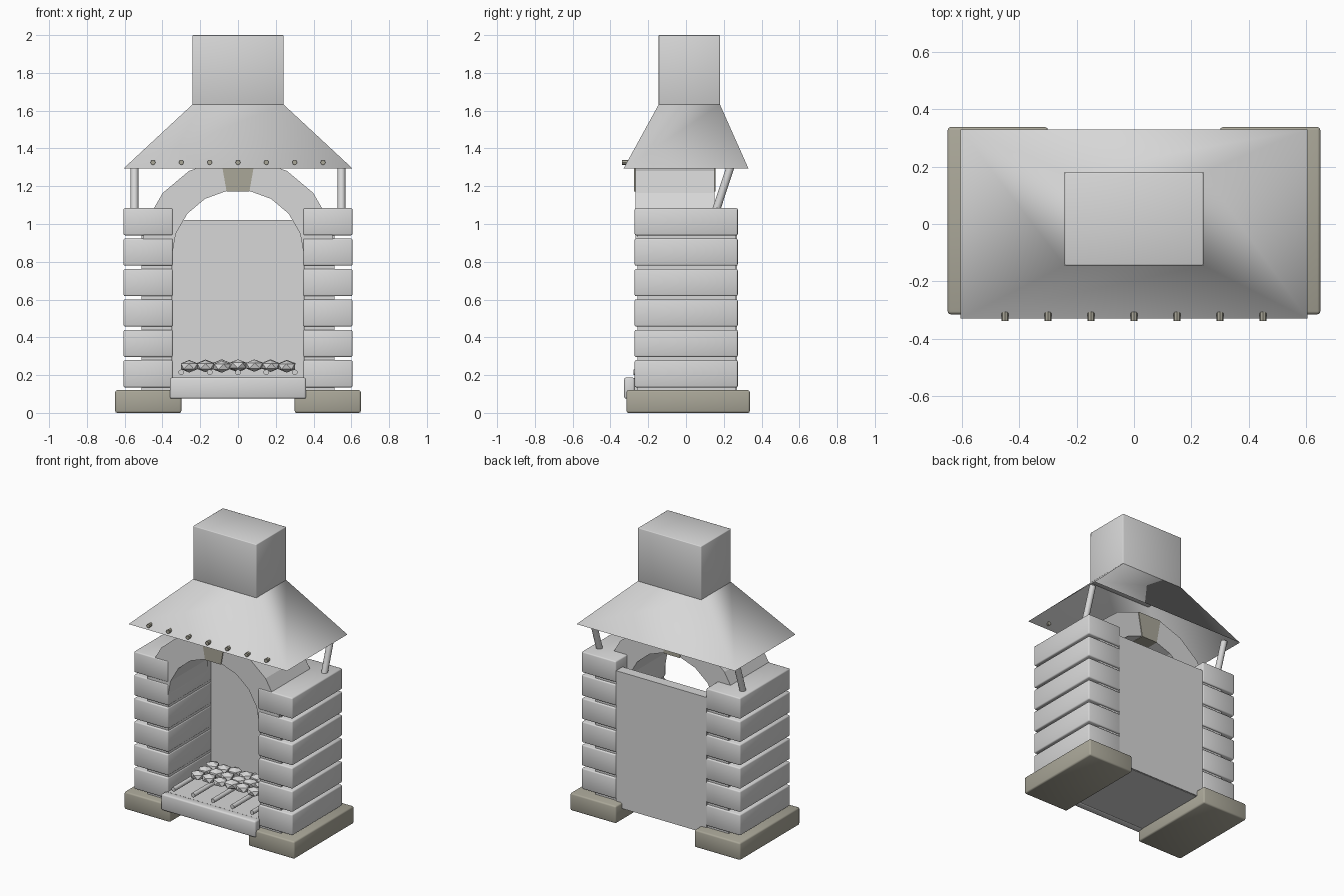
import bpy, bmesh, math, random
from mathutils import Vector, Matrix

if "Cube" in bpy.data.objects:
    bpy.data.objects.remove(bpy.data.objects["Cube"])

random.seed(4)


def material(name, rgb):
    m = bpy.data.materials.new(name)
    m.diffuse_color = (*rgb, 1)
    m.use_nodes = True
    m.node_tree.nodes["Principled BSDF"].inputs["Base Color"].default_value = m.diffuse_color
    return m


STONE = material("pale_grey_stone", (0.68, 0.68, 0.68))
BEIGE = material("beige_stone", (0.40, 0.385, 0.315))


def make(name, bm, mat, smooth=None):
    bmesh.ops.recalc_face_normals(bm, faces=bm.faces)
    me = bpy.data.meshes.new(name)
    bm.to_mesh(me)
    bm.free()
    ob = bpy.data.objects.new(name, me)
    bpy.context.collection.objects.link(ob)
    me.materials.append(mat)
    if smooth:
        bpy.ops.object.select_all(action='DESELECT')
        ob.select_set(True)
        bpy.context.view_layer.objects.active = ob
        bpy.ops.object.shade_smooth_by_angle(angle=math.radians(smooth))
    return ob


def box(name, x, y, z, mat, bevel=0.008):
    bm = bmesh.new()
    size = (x[1] - x[0], y[1] - y[0], z[1] - z[0])
    mid = Vector((sum(x) / 2, sum(y) / 2, sum(z) / 2))
    bmesh.ops.create_cube(bm, size=1, matrix=Matrix.Translation(mid) @ Matrix.Diagonal((*size, 1)))
    if bevel:
        bmesh.ops.bevel(bm, geom=bm.edges[:], offset=bevel, segments=2, profile=0.5, affect='EDGES')
    return make(name, bm, mat, 50 if bevel else None)


def rod(name, a, b, r, mat, sides=12):
    a, b = Vector(a), Vector(b)
    rot = (b - a).to_track_quat('Z', 'Y').to_matrix().to_4x4()
    bm = bmesh.new()
    bmesh.ops.create_cone(bm, cap_ends=True, segments=sides, radius1=r, radius2=r,
                          depth=(b - a).length, matrix=Matrix.Translation((a + b) / 2) @ rot)
    return make(name, bm, mat, 40)


def prism(name, profile, y0, y1, mat):
    bm = bmesh.new()
    f = bm.faces.new([bm.verts.new((x, y0, z)) for x, z in profile])
    new = bmesh.ops.extrude_face_region(bm, geom=[f])["geom"]
    bmesh.ops.translate(bm, vec=(0, y1 - y0, 0), verts=[v for v in new if isinstance(v, bmesh.types.BMVert)])
    return make(name, bm, mat)


def span(s, a, b):
    return (a, b) if s > 0 else (-b, -a)


# feet, stacked pillar slabs, recessed cores and hood struts on both sides
for s, side in ((1, "right"), (-1, "left")):
    box(f"foot_{side}", span(s, 0.30, 0.65), (-0.315, 0.338), (0, 0.12), BEIGE, 0.01)
    box(f"pillar_core_{side}", span(s, 0.35, 0.51), (-0.258, 0.262), (0.11, 0.96), STONE, 0)
    for i in range(6):
        z = 0.135 + 0.161 * i
        box(f"pillar_slab_{side}_{i}", span(s, 0.345, 0.606), (-0.272, 0.274), (z, z + 0.144), STONE)
    rod(f"hood_strut_{side}", (s * 0.548, 0.155, 1.06), (s * 0.548, 0.243, 1.325), 0.021, STONE)

# back wall and hearth slab
box("back_wall", (-0.346, 0.346), (0.20, 0.27), (0.08, 1.02), STONE, 0)
box("hearth_slab", (-0.36, 0.36), (-0.327, -0.272), (0.075, 0.187), STONE, 0.01)
box("hearth_floor", (-0.35, 0.35), (-0.28, 0.262), (0.078, 0.184), STONE, 0)


# arch of nine wedges with a coloured keystone
def ring(r, angles):
    return [(r * math.cos(math.radians(a)), 0.83 + r * math.sin(math.radians(a))) for a in angles]


R_IN, R_OUT = 0.35, 0.52
right_angles = [0, 20, 40, 60, 80]
left_angles = [100, 120, 140, 160, 180]
for side, angles in (("right", right_angles), ("left", left_angles)):
    prism(f"arch_{side}", ring(R_IN, angles) + ring(R_OUT, angles[::-1]), -0.268, 0.15, STONE)
prism("keystone", ring(R_IN - 0.003, [80, 100]) + ring(R_OUT, [100, 80]), -0.274, 0.155, BEIGE)

# flared hood, open underneath
bm = bmesh.new()
low = [bm.verts.new((x, y, 1.295)) for x, y in ((-0.605, -0.33), (0.605, -0.33), (0.605, 0.33), (-0.605, 0.33))]
top = [bm.verts.new((x, y, 1.632)) for x, y in ((-0.242, -0.145), (0.242, -0.145), (0.242, 0.18), (-0.242, 0.18))]
for i in range(4):
    j = (i + 1) % 4
    bm.faces.new((low[i], low[j], top[j], top[i]))
make("hood", bm, STONE, 180)

# chimney
box("chimney", (-0.242, 0.242), (-0.145, 0.18), (1.628, 2.0), STONE, 0.005)

# bolts along the front of the hood
for i in range(7):
    x = -0.45 + 0.15 * i
    rod(f"hood_bolt_{i}", (x, -0.338, 1.326), (x, -0.305, 1.326), 0.013, BEIGE, 8)

# grate bars running front to back
for i in range(5):
    x = -0.30 + 0.15 * i
    rod(f"grate_bar_{i}", (x, -0.277, 0.215), (x, 0.19, 0.215), 0.015, STONE, 10)

# faceted coals on the grate
bm = bmesh.new()
for row in range(3):
    for col in range(7):
        at = Vector((-0.258 + 0.086 * col, -0.07 + 0.08 * row, 0.248 + random.uniform(-0.004, 0.004)))
        turn = Matrix.Rotation(random.uniform(-0.5, 0.5), 4, 'Z')
        bmesh.ops.create_icosphere(bm, subdivisions=1, radius=1,
                                   matrix=Matrix.Translation(at) @ turn @ Matrix.Diagonal((0.052, 0.046, 0.032, 1)))
make("coals", bm, STONE)
